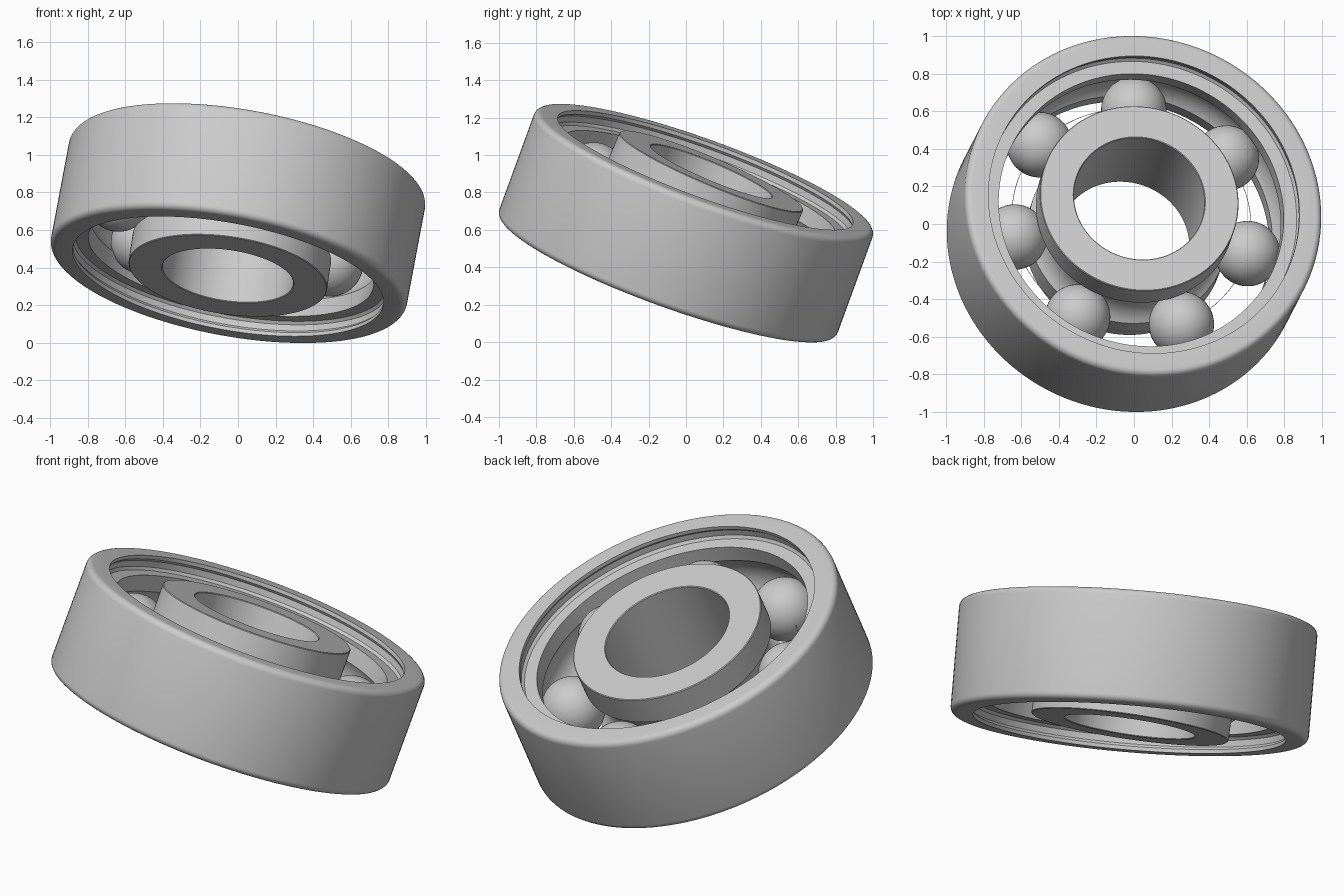
import bpy, bmesh
from math import sin, cos, pi, radians, acos
from mathutils import Vector, Matrix

if "Cube" in bpy.data.objects:
    bpy.data.objects.remove(bpy.data.objects["Cube"], do_unlink=True)

steel = bpy.data.materials.new("light_steel")
steel.use_nodes = True
steel.diffuse_color = (0.6, 0.6, 0.6, 1)
steel.node_tree.nodes["Principled BSDF"].inputs["Base Color"].default_value = (0.6, 0.6, 0.6, 1)

HALF = 0.306      # half width of both rings
PITCH = 0.642     # radius of the ball circle
BALL = 0.174
GROOVE = 0.18     # raceway cross-section radius
BALLS = 7


def frame(axis, toward, centre):
    """Placement with z along axis and x as near as possible to toward."""
    a = Vector(axis).normalized()
    t = Vector(toward)
    u = (t - a * t.dot(a)).normalized()
    m = Matrix((u, a.cross(u), a)).transposed().to_4x4()
    return Matrix.Translation(centre) @ m


def arc(cr, cz, radius, start, end, steps):
    return [(cr + radius * cos(start + (end - start) * i / steps),
             cz + radius * sin(start + (end - start) * i / steps))
            for i in range(steps + 1)]


def finish(name, bm, placement):
    bmesh.ops.recalc_face_normals(bm, faces=bm.faces)
    mesh = bpy.data.meshes.new(name)
    bm.to_mesh(mesh)
    bm.free()
    mesh.materials.append(steel)
    ob = bpy.data.objects.new(name, mesh)
    bpy.context.collection.objects.link(ob)
    ob.matrix_world = placement
    bpy.ops.object.select_all(action='DESELECT')
    ob.select_set(True)
    bpy.context.view_layer.objects.active = ob
    bpy.ops.object.shade_smooth_by_angle(angle=radians(32))
    return ob


def lathe(name, profile, placement, segments=128):
    """Turn a closed (radius, height) profile about z."""
    bm = bmesh.new()
    rings = [[bm.verts.new((r * cos(2 * pi * k / segments), r * sin(2 * pi * k / segments), z))
              for r, z in profile] for k in range(segments)]
    n = len(profile)
    for k in range(segments):
        a, b = rings[k], rings[(k + 1) % segments]
        for i in range(n):
            j = (i + 1) % n
            bm.faces.new((a[i], b[i], b[j], a[j]))
    return finish(name, bm, placement)


def mirrored(half):
    """Add the lower half of a profile to its upper half."""
    return half + [(r, -z) for r, z in reversed(half)]


outer_place = frame((0.174, 0.337, 0.925), (1, 0, 0), (0, 0, 0.636))
inner_place = frame((0.135, 0.385, 0.91), (0.012, 0.585, -0.249), (-0.013, 0.018, 0.635))

# Outer ring: rounded rim, seal recess, shoulder and raceway
RIM, FILLET, SHOULDER = 0.963, 0.035, 0.77
lip = acos((SHOULDER - PITCH) / GROOVE)
upper = arc(RIM - FILLET, HALF - FILLET, FILLET, 0, pi / 2, 6)
upper += [(0.84, HALF), (0.84, 0.285), (0.853, 0.27), (0.853, 0.235), (0.84, 0.22), (SHOULDER, 0.22)]
upper += arc(PITCH, 0, GROOVE, lip, 0.05, 9)
lathe("outer_ring", mirrored(upper), outer_place)

# Inner ring: bore, flat faces and raceway, slightly tipped in the outer ring
BORE, LAND = 0.351, 0.533
lip = acos((LAND - PITCH) / GROOVE)
upper = [(BORE, HALF - 0.004), (BORE + 0.004, HALF), (LAND - 0.004, HALF), (LAND, HALF - 0.004)]
upper += arc(PITCH, 0, GROOVE, lip, pi - 0.05, 9)
lathe("inner_ring", mirrored(upper), inner_place)

# Balls, evenly spaced on the pitch circle
for i in range(BALLS):
    angle = 2 * pi * i / BALLS
    bm = bmesh.new()
    bmesh.ops.create_uvsphere(bm, u_segments=48, v_segments=24, radius=BALL)
    spot = Matrix.Translation((PITCH * cos(angle), PITCH * sin(angle), 0))
    finish(f"ball_{i + 1}", bm, inner_place @ spot)

# Hair-thin wire through the ball centres
lathe("ball_circle_wire", arc(PITCH, 0, 0.0015, 0, 1.5 * pi, 3), inner_place)
